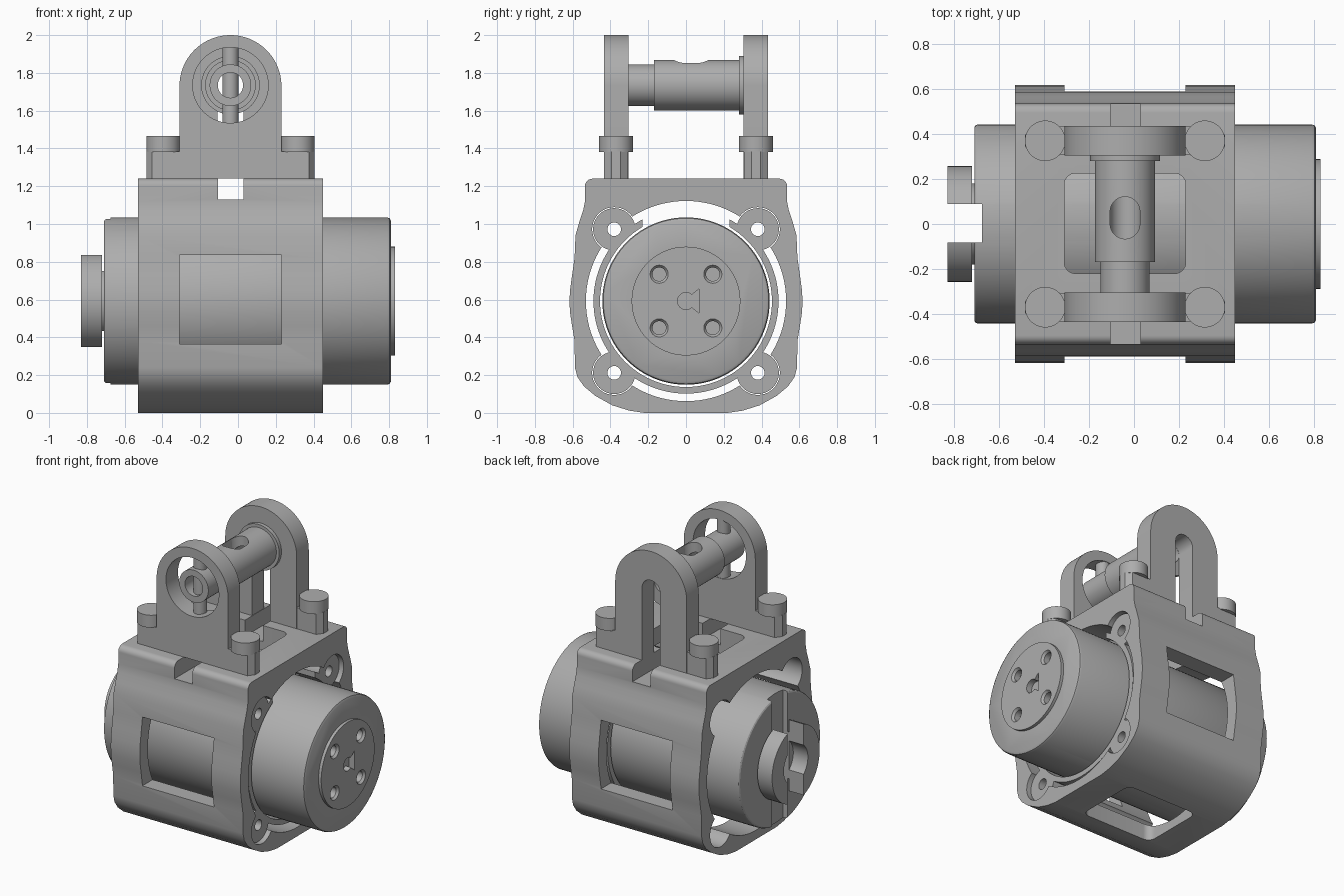
import bpy, bmesh
from math import cos, sin, pi, radians

cube = bpy.data.objects.get("Cube")
if cube:
    bpy.data.objects.remove(cube, do_unlink=True)

grey = bpy.data.materials.new("plain grey")
grey.use_nodes = True
grey.diffuse_color = (0.42, 0.42, 0.42, 1)
grey.node_tree.nodes["Principled BSDF"].inputs["Base Color"].default_value = (0.42, 0.42, 0.42, 1)


def place(axis, t, a, b):
    return {"X": (t, a, b), "Y": (a, t, b), "Z": (a, b, t)}[axis]


def loft(name, axis, rings):
    """Closed solid through rings of (t, outline)."""
    bm = bmesh.new()
    loops = [[bm.verts.new(place(axis, t, a, b)) for a, b in pts] for t, pts in rings]
    for low, high in zip(loops, loops[1:]):
        for i in range(len(low)):
            j = (i + 1) % len(low)
            bm.faces.new((low[i], low[j], high[j], high[i]))
    bm.faces.new(loops[0])
    bm.faces.new(loops[-1])
    bmesh.ops.recalc_face_normals(bm, faces=bm.faces)
    mesh = bpy.data.meshes.new(name)
    bm.to_mesh(mesh)
    bm.free()
    mesh.materials.append(grey)
    obj = bpy.data.objects.new(name, mesh)
    bpy.context.collection.objects.link(obj)
    return obj


def prism(name, axis, pts, lo, hi):
    return loft(name, axis, [(lo, pts), (hi, pts)])


def arc(a, b, r, start=0, end=360, n=64):
    full = end - start == 360
    steps = n if full else n + 1
    return [(a + r * cos(radians(start + (end - start) * i / n)),
             b + r * sin(radians(start + (end - start) * i / n))) for i in range(steps)]


def lathe(name, axis, a, b, profile, n=64):
    return loft(name, axis, [(t, arc(a, b, r, n=n)) for t, r in profile])


def box(name, x0, x1, y0, y1, z0, z1):
    return prism(name, "Z", [(x0, y0), (x1, y0), (x1, y1), (x0, y1)], z0, z1)


def rounded(x0, x1, y0, y1, r):
    return (arc(x1 - r, y1 - r, r, 0, 90, 8) + arc(x0 + r, y1 - r, r, 90, 180, 8)
            + arc(x0 + r, y0 + r, r, 180, 270, 8) + arc(x1 - r, y0 + r, r, 270, 360, 8))


def combine(target, tools, operation="DIFFERENCE"):
    bpy.context.view_layer.objects.active = target
    for tool in tools:
        mod = target.modifiers.new("combine", "BOOLEAN")
        mod.operation, mod.solver, mod.object = operation, "EXACT", tool
        bpy.ops.object.modifier_apply(modifier=mod.name)
        bpy.data.objects.remove(tool, do_unlink=True)


CZ = 0.592            # height of the motor axis
MX = -0.04            # middle of housing and brackets along x
SZ = 1.735            # height of the cross shaft
W0, W1 = -0.31, 0.23  # window and bracket width
EARS = [(sy * 0.38, CZ + sz * 0.38) for sy in (-1, 1) for sz in (-1, 1)]

# Housing shell
half = [(0.22, 0), (0.3, 0.012), (0.39, 0.04), (0.48, 0.09), (0.54, 0.14), (0.575, 0.19),
        (0.588, 0.24), (0.59, 0.38), (0.603, 0.46), (0.614, 0.53), (0.617, 0.59),
        (0.614, 0.65), (0.603, 0.73), (0.59, 0.82), (0.585, 0.94), (0.565, 1.01),
        (0.545, 1.07), (0.535, 1.12), (0.535, 1.2)] + arc(0.495, 1.2, 0.04, 15, 90, 5)
outline = half + [(-y, z) for y, z in reversed(half)]
housing = prism("housing", "X", outline, -0.53, 0.45)
cuts = [lathe("cut", "X", 0, CZ, [(-1, 0.53), (1, 0.53)], 96)]
cuts += [lathe("cut", "X", y, z, [(-1, 0.117), (1, 0.117)], 40) for y, z in EARS]
cuts += [box("cut", W0, W1, -1, 1, 0.365, 0.835),
         prism("cut", "Z", rounded(W0, W1, -0.22, 0.225, 0.05), -0.5, 1.5),
         box("cut", -0.105, 0.03, -1, 1, 1.13, 1.5)]
combine(housing, cuts)

# Mounting flange with four drilled ears, open at the top
flange = lathe("mounting_flange", "X", 0, CZ, [(0.25, 0.49), (0.42, 0.49)], 96)
combine(flange, [lathe("ear", "X", y, z, [(0.25, 0.112), (0.42, 0.112)], 40)
                 for y, z in EARS], "UNION")
cuts = [lathe("cut", "X", 0, CZ, [(0, 0.455), (1, 0.455)], 96),
        box("cut", 0, 1, -0.23, 0.23, 0.9, 1.5)]
cuts += [lathe("cut", "X", y, z, [(0, 0.036), (1, 0.036)], 24) for y, z in EARS]
combine(flange, cuts)

# Motor body with a vertical channel across its rear face
body = lathe("motor_body", "X", 0, CZ, [(-0.71, 0.43), (-0.705, 0.438), (-0.695, 0.443),
             (0.79, 0.443), (0.803, 0.438), (0.81, 0.425)], 96)
combine(body, [box("cut", -0.9, -0.675, -0.083, 0.088, 0, 1.3),
               lathe("cut", "X", 0, CZ, [(0.77, 0.28), (0.9, 0.28)])])

# End plate with four screw holes and a keyhole
plate = lathe("end_plate", "X", 0, CZ, [(0.74, 0.288), (0.83, 0.288)])
cuts = [lathe("cut", "X", sy * 0.142, CZ + sz * 0.142,
              [(0.775, 0.036), (0.815, 0.036), (0.84, 0.056)], 32)
        for sy in (-1, 1) for sz in (-1, 1)]
cuts += [lathe("cut", "X", 0, CZ, [(0.79, 0.045), (0.9, 0.045)], 32),
         prism("cut", "X", [(-0.01, CZ), (0.07, CZ - 0.065), (0.07, CZ + 0.065)], 0.79, 0.9)]
combine(plate, cuts)

# Slotted drive coupling on the rear end
coupling = lathe("drive_coupling", "X", 0, CZ, [(-0.83, 0.257), (-0.72, 0.257),
                 (-0.72, 0.18), (-0.69, 0.18)])
combine(coupling, [box("cut", -1, -0.5, -0.083, 0.088, 0, 1.3),
                   lathe("cut", "X", 0, CZ, [(-1, 0.13), (-0.72, 0.13)], 32)])

# Two arched brackets with bevelled feet
arch = arc(MX, SZ - 0.005, 0.27, 0, 180, 48) + [(W0, 1.24), (W1, 1.24)]
brackets = []
for name, y in (("front_bracket", -0.37), ("back_bracket", 0.37)):
    bracket = prism(name, "Y", arch, y - 0.065, y + 0.065)
    for side, label in ((-1, "right"), (1, "left")):
        foot = [(MX + side * u, y + v) for u, v in
                ((0.265, -0.064), (0.415, -0.064), (0.445, -0.024),
                 (0.445, 0.024), (0.415, 0.064), (0.265, 0.064))]
        prism(name + "_foot_" + label, "Z", foot, 1.24, 1.385)
        lathe(name + "_bolt_" + label, "Z", MX + side * 0.355, y,
              [(1.38, 0.09), (1.465, 0.09)], 48)
    brackets.append(bracket)
combine(brackets[0], [lathe("cut", "Y", MX, SZ, [(-1, 0.2), (0, 0.2)])])
slot = arc(MX, SZ, 0.068, 0, 180, 24) + [(MX - 0.068, 1.1), (MX + 0.068, 1.1)]
combine(brackets[1], [prism("cut", "Y", slot, 0.2, 0.6)])

# Hollow stepped shaft with an oval opening on top
shaft = lathe("cross_shaft", "Y", MX, SZ, [(-0.42, 0.11), (-0.17, 0.11), (-0.17, 0.134),
              (0.28, 0.134), (0.28, 0.155), (0.306, 0.155)])
oval = arc(MX, 0.055, 0.066, 0, 180, 24) + arc(MX, 0.0, 0.066, 180, 360, 24)
combine(shaft, [lathe("cut", "Y", MX, SZ, [(-1, 0.067), (1, 0.067)], 48),
                prism("cut", "Z", oval, SZ, 2.1)])

# Vertical locking pin through the front end of the shaft
lathe("locking_pin", "Z", MX, -0.35, [(1.535, 0.043), (1.935, 0.043)], 32)

# Smooth shading with sharp edges kept
bpy.ops.object.select_all(action="DESELECT")
for obj in bpy.context.scene.objects:
    if obj.type == "MESH":
        obj.select_set(True)
        bpy.context.view_layer.objects.active = obj
bpy.ops.object.shade_smooth_by_angle(angle=radians(30))
